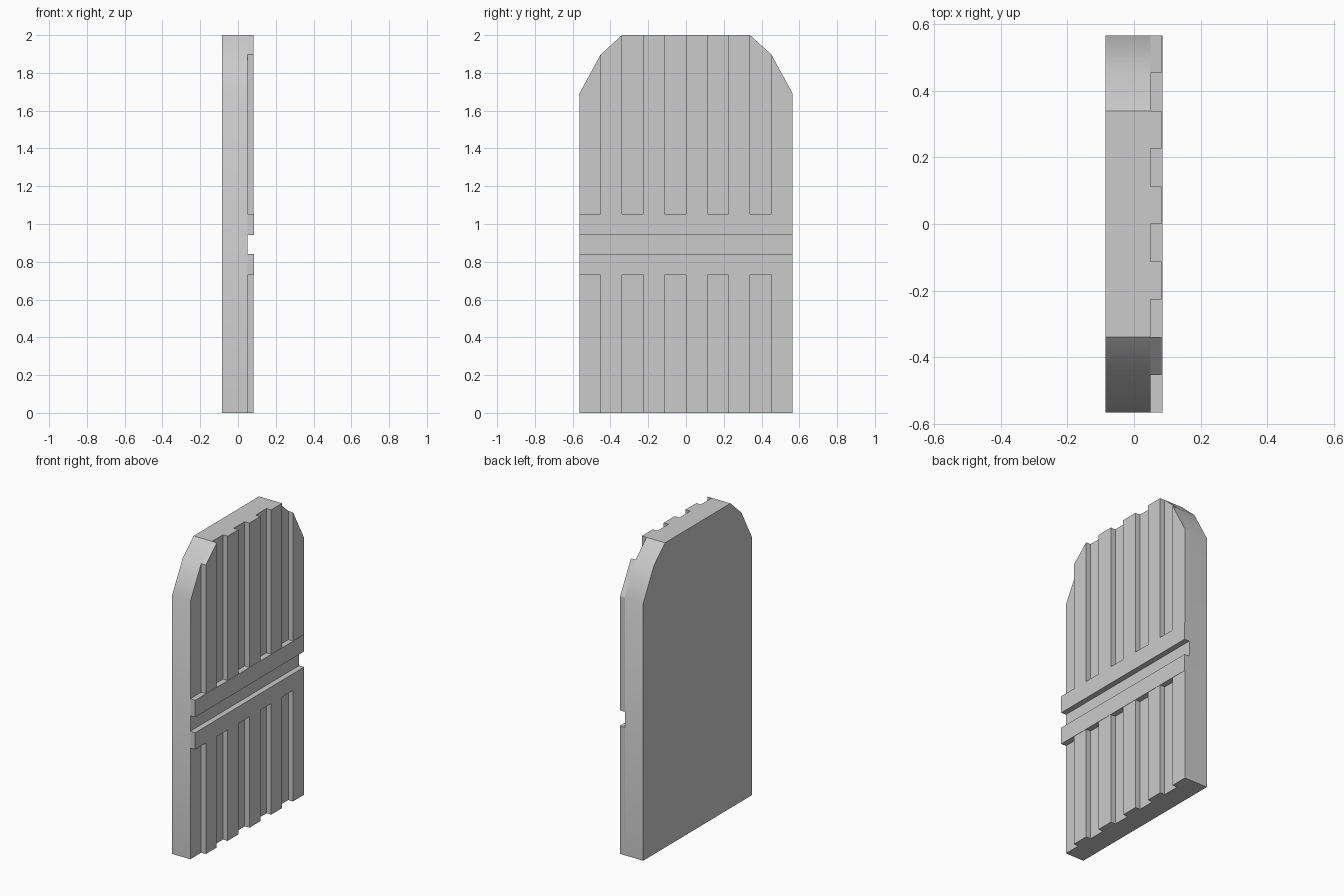
import bpy, bmesh, math

if "Cube" in bpy.data.objects:
    bpy.data.objects.remove(bpy.data.objects["Cube"])

W = 0.113                      # width of one board strip
BACK, FACE, PLANK, BAND = -0.085, 0.049, 0.083, 0.085
KNEES = [(5 * W, 1.69), (4 * W, 1.897), (3 * W, 2.0)]   # half of the arched top


def extrude_x(name, outline, x0, x1):
    """Solid from a (y, z) outline, extruded along x."""
    bm = bmesh.new()
    back = [bm.verts.new((x0, y, z)) for y, z in outline]
    front = [bm.verts.new((x1, y, z)) for y, z in outline]
    bm.faces.new(back)
    bm.faces.new(front)
    n = len(outline)
    for i in range(n):
        j = (i + 1) % n
        bm.faces.new((back[i], back[j], front[j], front[i]))
    bmesh.ops.recalc_face_normals(bm, faces=bm.faces)
    mesh = bpy.data.meshes.new(name)
    bm.to_mesh(mesh)
    bm.free()
    obj = bpy.data.objects.new(name, mesh)
    bpy.context.collection.objects.link(obj)
    return obj


def top_at(y):
    """Height of the arched outline at y (strip edges meet the knees)."""
    for ky, kz in KNEES:
        if abs(abs(y) - ky) < 1e-4:
            return kz
    return 2.0


def rect(y0, y1, z0, z1):
    return [(y0, z0), (y1, z0), (y1, z1), (y0, z1)]


# Door slab with faceted arch
arch = KNEES + [(-y, z) for y, z in reversed(KNEES)]
slab = extrude_x("door_slab", [(-5 * W, 0), (5 * W, 0)] + arch, BACK, FACE)
bpy.context.view_layer.objects.active = slab
slab.select_set(True)
bpy.ops.object.shade_smooth_by_angle(angle=math.radians(35))

# Raised planks on every second strip, above and below the bands
for k in range(1, 10, 2):
    y0, y1 = (k - 5) * W, (k - 4) * W
    extrude_x(f"lower_plank_{k // 2 + 1}", rect(y0, y1, 0, 0.73), FACE, PLANK)
    extrude_x(f"upper_plank_{k // 2 + 1}",
              [(y0, 1.053), (y1, 1.053), (y1, top_at(y1)), (y0, top_at(y0))],
              FACE, PLANK)

# Two horizontal bands with an open channel between them
for name, z0, z1 in (("lower_band", 0.73, 0.84), ("upper_band", 0.942, 1.053)):
    extrude_x(name, rect(-5 * W, 5 * W, z0, z1), FACE, BAND)
